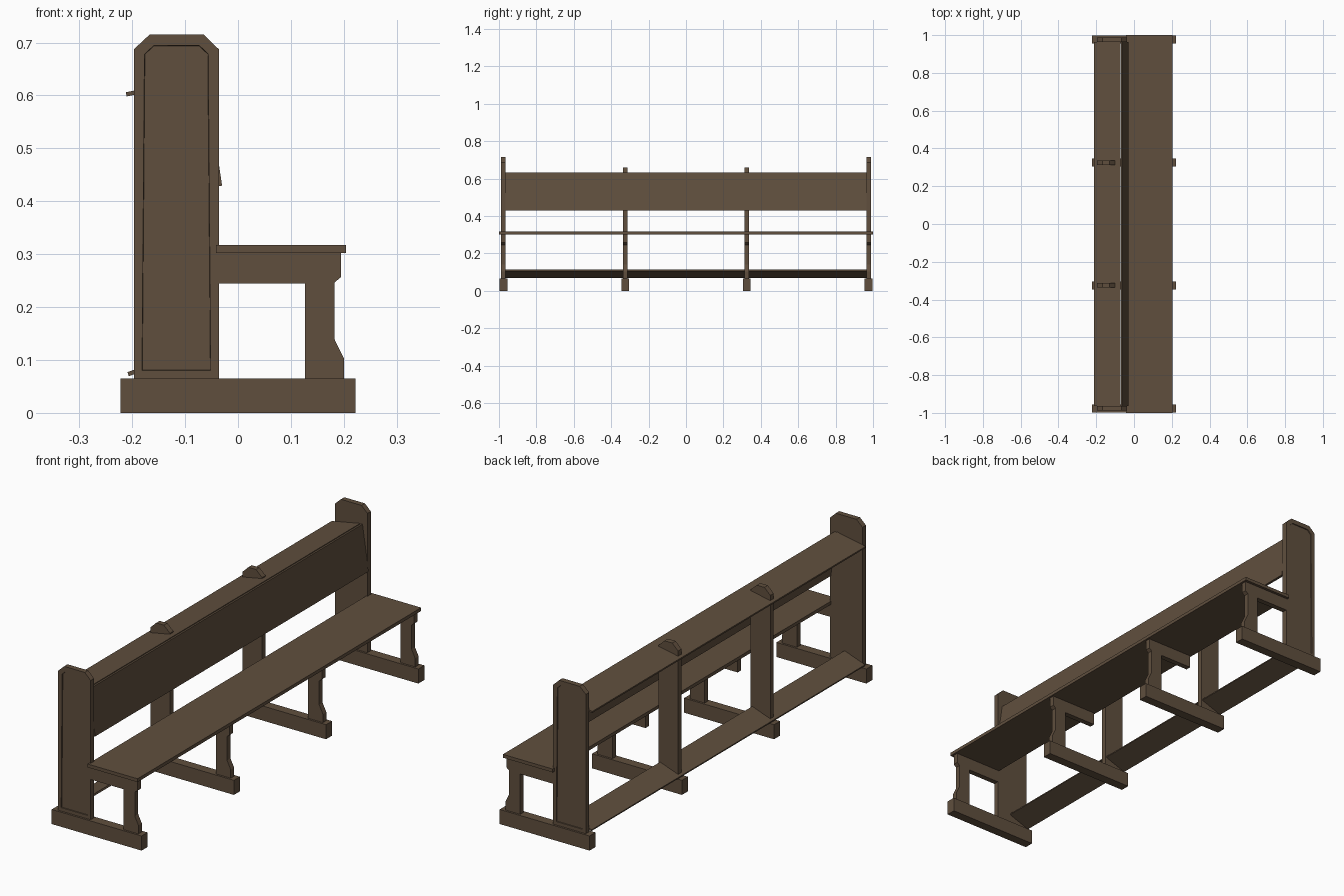
import bpy, bmesh
from mathutils import Vector

if "Cube" in bpy.data.objects:
    bpy.data.objects.remove(bpy.data.objects["Cube"])

wood = bpy.data.materials.new("dark_brown_wood")
wood.diffuse_color = (0.117, 0.078, 0.048, 1)
wood.use_nodes = True
wood.node_tree.nodes["Principled BSDF"].inputs["Base Color"].default_value = wood.diffuse_color


def extrude(name, profile, y0, y1, panel_side=0):
    """Extrude an x-z profile from y0 to y1, optionally with a sunk panel on one end."""
    bm = bmesh.new()
    face = bm.faces.new([bm.verts.new((x, y0, z)) for x, z in profile])
    res = bmesh.ops.extrude_face_region(bm, geom=[face])
    verts = [v for v in res["geom"] if isinstance(v, bmesh.types.BMVert)]
    bmesh.ops.translate(bm, verts=verts, vec=(0, y1 - y0, 0))
    bmesh.ops.recalc_face_normals(bm, faces=bm.faces[:])
    if panel_side:
        bm.normal_update()
        side = [f for f in bm.faces if f.normal.y * panel_side > 0.9]
        bmesh.ops.inset_region(bm, faces=side, thickness=0.022)
        bmesh.ops.inset_region(bm, faces=side, thickness=0.001, depth=-0.004)
    mesh = bpy.data.meshes.new(name)
    bm.to_mesh(mesh)
    bm.free()
    mesh.materials.append(wood)
    obj = bpy.data.objects.new(name, mesh)
    bpy.context.collection.objects.link(obj)
    return obj


def box(x0, x1, z0, z1):
    return [(x0, z0), (x1, z0), (x1, z1), (x0, z1)]


def board(a, b, t):
    """Sloping plank profile from a to b (top surface) with thickness t."""
    a, b = Vector(a), Vector(b)
    d = (b - a).normalized()
    n = Vector((d.y, -d.x)) * t
    return [tuple(a), tuple(b), tuple(b + n), tuple(a + n)]


LEG = [(-0.036, 0.302), (-0.036, 0.245), (0.127, 0.245), (0.127, 0.065),
       (0.2, 0.065), (0.2, 0.103), (0.182, 0.14), (0.182, 0.246),
       (0.195, 0.257), (0.195, 0.302)]
END_POST = [(-0.197, 0.065), (-0.036, 0.065), (-0.036, 0.687), (-0.065, 0.715),
            (-0.167, 0.715), (-0.197, 0.687)]
MID_POST = [(-0.197, 0.065), (-0.1, 0.065), (-0.1, 0.632), (-0.13, 0.66),
            (-0.168, 0.66), (-0.197, 0.632)]

# Four supports: foot, leg bracket and upright
for i, y in enumerate((-0.976, -0.325, 0.325, 0.976)):
    extrude(f"foot_{i}", box(-0.222, 0.222, 0, 0.065), y - 0.021, y + 0.021)
    extrude(f"leg_bracket_{i}", LEG, y - 0.012, y + 0.012)
    if i in (0, 3):
        extrude(f"end_post_{i}", END_POST, y - 0.012, y + 0.012, -1 if i == 0 else 1)
    else:
        extrude(f"middle_post_{i}", MID_POST, y - 0.012, y + 0.012)

# Long boards
extrude("seat", box(-0.042, 0.204, 0.302, 0.317), -1, 1)
extrude("backrest", board((-0.07, 0.631), (-0.04, 0.428), -0.01), -0.964, 0.964)
extrude("book_ledge", board((-0.212, 0.606), (-0.072, 0.633), 0.008), -0.964, 0.964)
extrude("kneeling_board", board((-0.209, 0.077), (-0.108, 0.113), 0.008), -0.964, 0.964)
